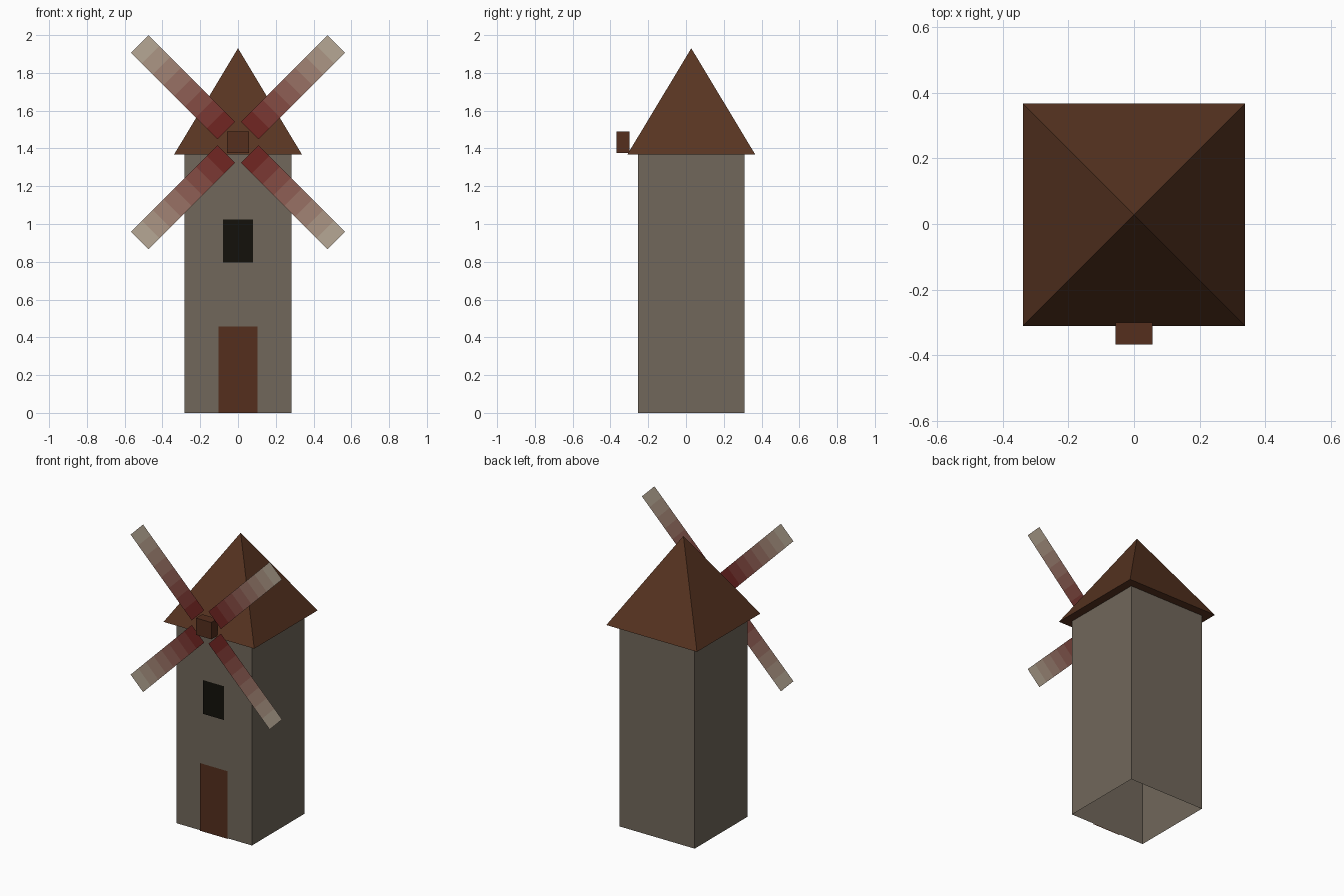
import bpy, bmesh, math
from mathutils import Vector

if "Cube" in bpy.data.objects:
    bpy.data.objects.remove(bpy.data.objects["Cube"])


def material(name, rgb):
    """Flat material from 0-255 sRGB values."""
    m = bpy.data.materials.new(name)
    m.diffuse_color = [(c / 255) ** 2.2 for c in rgb] + [1]
    m.use_nodes = True
    m.node_tree.nodes["Principled BSDF"].inputs["Base Color"].default_value = m.diffuse_color
    return m


def finish(name, bm, mats):
    mesh = bpy.data.meshes.new(name)
    bm.to_mesh(mesh)
    bm.free()
    for m in mats:
        mesh.materials.append(m)
    obj = bpy.data.objects.new(name, mesh)
    bpy.context.collection.objects.link(obj)
    return obj


def box(name, lo, hi, mat, open_ends=False):
    bm = bmesh.new()
    bmesh.ops.create_cube(bm, size=1)
    for v in bm.verts:
        v.co = [a + (b - a) * (c + 0.5) for a, b, c in zip(lo, hi, v.co)]
    if open_ends:
        bm.normal_update()
        ends = [f for f in bm.faces if abs(f.normal.z) > 0.5]
        bmesh.ops.delete(bm, geom=ends, context='FACES_ONLY')
    return finish(name, bm, [mat])


def panel(name, half, z0, z1, y, mat):
    """Flat upright rectangle facing the front."""
    bm = bmesh.new()
    bm.faces.new([bm.verts.new((x, y, z)) for x, z in
                  ((-half, z0), (half, z0), (half, z1), (-half, z1))])
    return finish(name, bm, [mat])


stone = material("stone", (112, 103, 91))
tile = material("roof_tile", (88, 55, 38))
wood = material("wood", (85, 50, 35))
dark = material("dark_opening", (26, 24, 19))

# Tower, open at the ends
CY, HALF, EAVE = 0.028, 0.282, 1.367
box("tower", (-HALF, CY - HALF, 0), (HALF, CY + HALF, EAVE), stone, open_ends=True)

# Pyramid roof with overhanging eaves
R, APEX = 0.339, 1.93
bm = bmesh.new()
base = [bm.verts.new((sx * R, CY + sy * R, EAVE))
        for sx, sy in ((-1, -1), (1, -1), (1, 1), (-1, 1))]
tip = bm.verts.new((0, CY, APEX))
for i in range(4):
    bm.faces.new((base[i], base[(i + 1) % 4], tip))
bm.faces.new(base[::-1])
finish("roof", bm, [tile])

# Door and window
panel("door", 0.103, 0, 0.457, CY - HALF - 0.007, wood)
panel("window", 0.079, 0.796, 1.024, CY - HALF - 0.007, dark)

# Hub
HUB_Z = 1.433
box("hub", (-0.057, -0.367, HUB_Z - 0.057), (0.057, -0.30, HUB_Z + 0.057), wood)

# Four flat sails, fading from red at the root to pale at the tip
STEPS, R0, R1, W, SAIL_Y = 8, 0.088, 0.735, 0.066, -0.338
root, end = Vector((108, 33, 31)), Vector((185, 175, 155))
fade = [material(f"sail_shade_{i + 1}", root.lerp(end, (i + 0.5) / STEPS))
        for i in range(STEPS)]
for k in range(4):
    a = math.radians(45 + 90 * k)
    along = Vector((math.cos(a), 0, math.sin(a)))
    side = Vector((-math.sin(a), 0, math.cos(a))) * W
    centre = Vector((0, SAIL_Y, HUB_Z))
    bm = bmesh.new()
    rows = []
    for i in range(STEPS + 1):
        p = centre + along * (R0 + (R1 - R0) * i / STEPS)
        rows.append((bm.verts.new(p - side), bm.verts.new(p + side)))
    for i in range(STEPS):
        (a0, b0), (a1, b1) = rows[i], rows[i + 1]
        bm.faces.new((a0, a1, b1, b0)).material_index = i
    finish(f"sail_{k + 1}", bm, fade)
